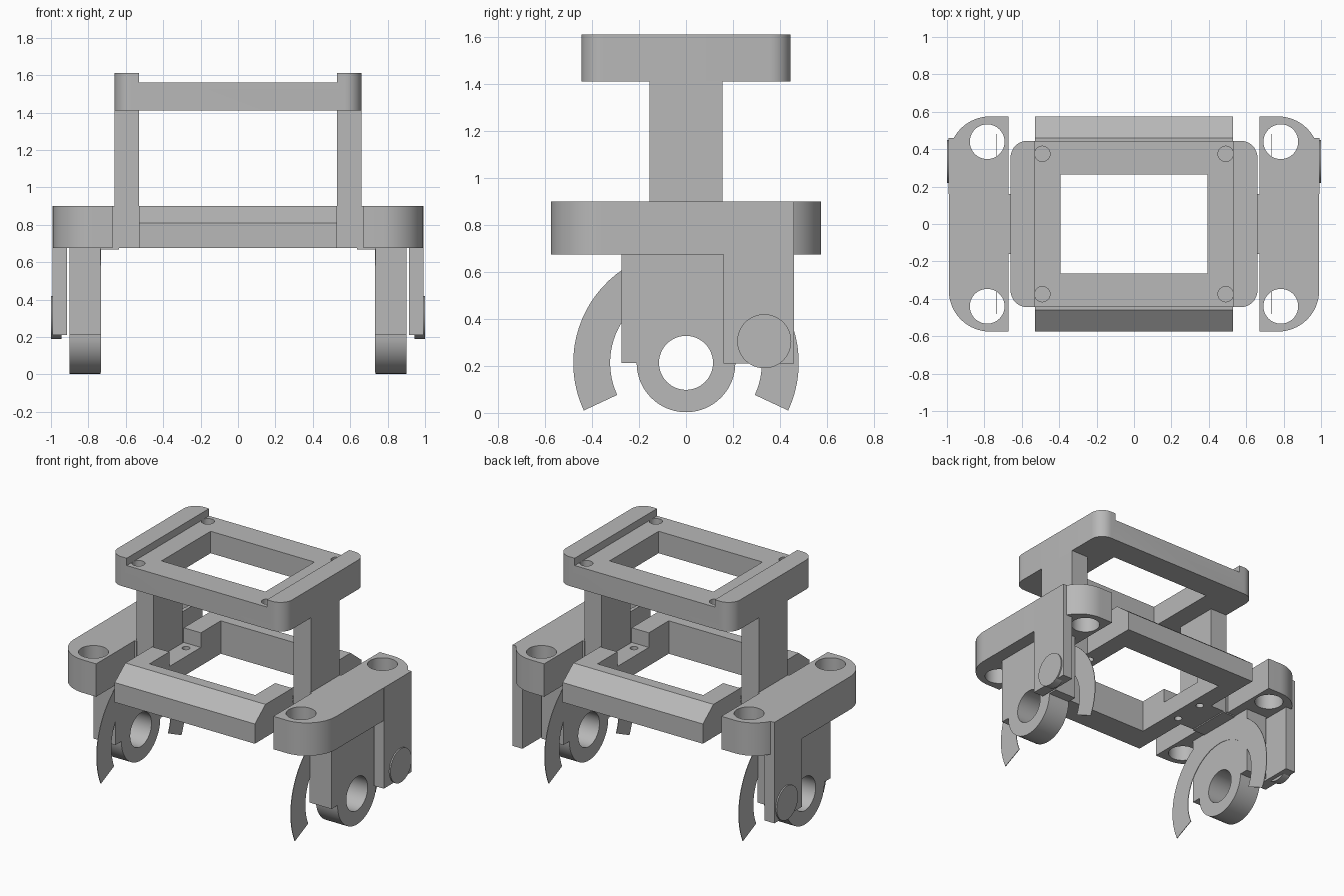
import bpy, bmesh, math
from mathutils import Vector

cube = bpy.data.objects.get("Cube")
if cube:
    bpy.data.objects.remove(cube, do_unlink=True)

grey = bpy.data.materials.new("plain grey")
grey.use_nodes = True
grey.diffuse_color = (0.48, 0.48, 0.48, 1)
grey.node_tree.nodes["Principled BSDF"].inputs["Base Color"].default_value = grey.diffuse_color


def arc(cx, cy, r, start, end, n=24):
    """Points on an arc, angles in degrees."""
    angles = [math.radians(start + (end - start) * i / n) for i in range(n + 1)]
    return [(cx + r * math.cos(a), cy + r * math.sin(a)) for a in angles]


def extrude(name, outline, axis, lo, hi):
    """Prism: outline is (y, z) for axis X and (x, y) for axis Z."""
    def place(p, d):
        return Vector((d, p[0], p[1])) if axis == "X" else Vector((p[0], p[1], d))
    bm = bmesh.new()
    face = bm.faces.new([bm.verts.new(place(p, lo)) for p in outline])
    out = bmesh.ops.extrude_face_region(bm, geom=[face])
    moved = [v for v in out["geom"] if isinstance(v, bmesh.types.BMVert)]
    bmesh.ops.translate(bm, verts=moved, vec=place((0, 0), hi - lo))
    bmesh.ops.recalc_face_normals(bm, faces=bm.faces)
    mesh = bpy.data.meshes.new(name)
    bm.to_mesh(mesh)
    bm.free()
    mesh.materials.append(grey)
    ob = bpy.data.objects.new(name, mesh)
    bpy.context.scene.collection.objects.link(ob)
    return ob


def rect(a0, a1, b0, b1):
    return [(a0, b0), (a1, b0), (a1, b1), (a0, b1)]


def box(name, x, y, z):
    return extrude(name, rect(*x, *y), "Z", *z)


def disc(name, c, r, axis, lo, hi):
    return extrude(name, arc(*c, r, 0, 360, 48)[:-1], axis, lo, hi)


def activate(ob):
    bpy.ops.object.select_all(action="DESELECT")
    ob.select_set(True)
    bpy.context.view_layer.objects.active = ob


def cut(ob, cutters):
    """Subtract every cutter from the object, then drop the cutters."""
    for c in cutters:
        mod = ob.modifiers.new("cut", "BOOLEAN")
        mod.operation, mod.solver, mod.object = "DIFFERENCE", "EXACT", c
        activate(ob)
        bpy.ops.object.modifier_apply(modifier=mod.name)
        bpy.data.objects.remove(c, do_unlink=True)
    return ob


def smooth(ob):
    activate(ob)
    bpy.ops.object.shade_smooth_by_angle(angle=math.radians(30))
    return ob


def mirror_x(ob):
    """Make the matching part on the other side."""
    mod = ob.modifiers.new("mirror", "MIRROR")
    mod.use_axis = (True, False, False)
    mod.use_mirror_merge = False
    activate(ob)
    bpy.ops.object.modifier_apply(modifier=mod.name)
    return ob


# Upper tray with rounded corners, raised side lips, window and screw holes
W, D, R = 0.66, 0.445, 0.09
tray_outline = []
for sx, sy, a in ((1, 1, 0), (-1, 1, 90), (-1, -1, 180), (1, -1, 270)):
    tray_outline += arc(sx * (W - R), sy * (D - R), R, a, a + 90, 10)
tray = extrude("upper_tray", tray_outline, "Z", 1.41, 1.61)
cutters = [box("window", (-0.393, 0.393), (-0.265, 0.265), (1.3, 1.7)),
           box("recess", (-0.53, 0.53), (-0.6, 0.6), (1.56, 1.7))]
cutters += [disc("screw_hole", (sx * 0.49, sy * 0.375), 0.041, "Z", 1.48, 1.7)
            for sx in (-1, 1) for sy in (-1, 1)]
smooth(cut(tray, cutters))

# Uprights between base and tray
mirror_x(box("uprights", (0.53, 0.66), (-0.155, 0.155), (0.675, 1.41)))

# Base bars with a sloping outer top edge
for s, name in ((-1, "front_bar"), (1, "back_bar")):
    extrude(name, [(s * y, z) for y, z in ((0.385, 0.675), (0.575, 0.675), (0.575, 0.81),
                                           (0.46, 0.9), (0.385, 0.9))], "X", -0.53, 0.53)

# Base side rails, lowered beside the uprights, with screw holes
rail = extrude("base_side_rails", [(-0.385, 0.675), (0.385, 0.675), (0.385, 0.9), (0.17, 0.9),
                                   (0.17, 0.8), (-0.17, 0.8), (-0.17, 0.9), (-0.385, 0.9)],
               "X", 0.4, 0.53)
cut(rail, [disc("rail_hole", (0.47, s * 0.11), 0.025, "Z", 0.6, 0.87) for s in (-1, 1)])
mirror_x(smooth(rail))

# Thin tabs that join the uprights to the side blocks
mirror_x(box("joining_tabs", (0.635, 0.735), (-0.155, 0.155), (0.667, 0.675)))
mirror_x(box("joining_webs", (0.655, 0.675), (-0.16, 0.16), (0.675, 0.9)))

# Side blocks with rounded outer corners and vertical bores
block = extrude("side_blocks", [(0.67, -0.575)] + arc(0.77, -0.355, 0.22, -90, 0)
                + arc(0.77, 0.355, 0.22, 0, 90) + [(0.67, 0.575)], "Z", 0.675, 0.9)
cut(block, [disc("bore", (0.785, s * 0.44), 0.093, "Z", 0.6, 1.0) for s in (-1, 1)])
mirror_x(smooth(block))

# Legs ending in an axle ring
AXLE = (0, 0.213)
leg = extrude("axle_legs", [(-0.275, 0.675), (-0.275, 0.213)] + arc(*AXLE, 0.21, 180, 360, 40)
              + [(0.275, 0.213), (0.275, 0.675)], "X", 0.735, 0.9)
cut(leg, [disc("axle_hole", AXLE, 0.115, "X", 0.6, 1.0)])
mirror_x(smooth(leg))

# Thin arched guards around the axle rings
guard = extrude("arched_guards", arc(*AXLE, 0.48, -25, 205, 48)
                + arc(*AXLE, 0.323, 205, -25, 48), "X", 0.732, 0.736)
mirror_x(smooth(guard))

# Outer plates with a round boss
mirror_x(box("outer_plates", (0.915, 0.991), (0.16, 0.46), (0.21, 0.9)))
mirror_x(smooth(disc("plate_bosses", (0.333, 0.305), 0.115, "X", 0.945, 1.0)))
